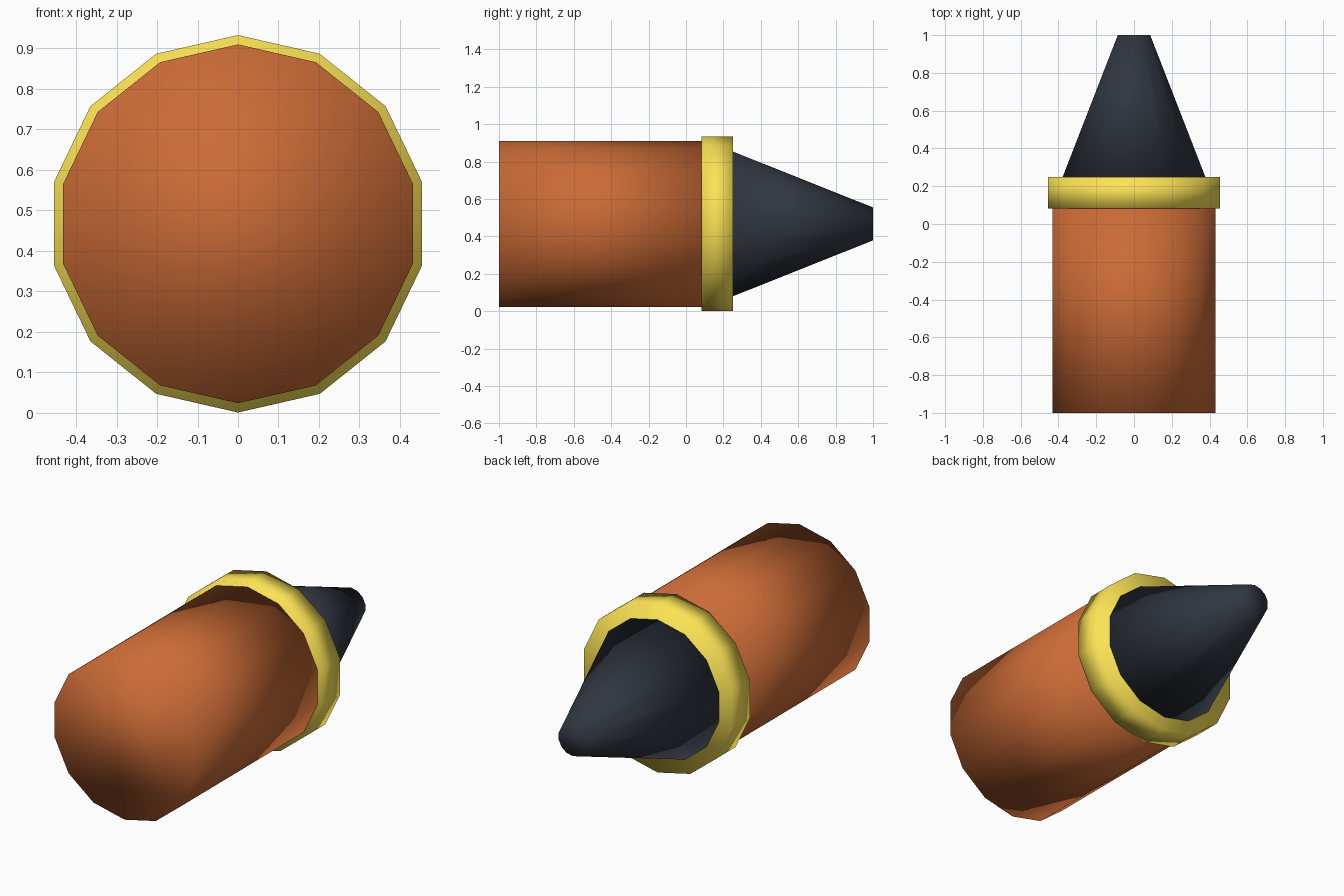
import bpy, bmesh, math

if "Cube" in bpy.data.objects:
    bpy.data.objects.remove(bpy.data.objects["Cube"])

SIDES = 14
AXIS_Z = 0.467


def material(name, rgb):
    mat = bpy.data.materials.new(name)
    mat.diffuse_color = (*rgb, 1.0)
    mat.use_nodes = True
    mat.node_tree.nodes["Principled BSDF"].inputs["Base Color"].default_value = mat.diffuse_color
    return mat


def ring(bm, radius, y):
    """Loop of vertices around the long axis, with one vertex at the top."""
    step = 2 * math.pi / SIDES
    return [bm.verts.new((radius * math.sin(i * step), y,
                          AXIS_Z + radius * math.cos(i * step)))
            for i in range(SIDES)]


def turned_part(name, r_front, r_back, y_front, y_back, mat):
    """Capped cylinder or cone along y, smooth shaded."""
    bm = bmesh.new()
    a, b = ring(bm, r_front, y_front), ring(bm, r_back, y_back)
    for i in range(SIDES):
        j = (i + 1) % SIDES
        bm.faces.new((a[i], a[j], b[j], b[i]))
    bm.faces.new(a)
    bm.faces.new(b)
    bmesh.ops.recalc_face_normals(bm, faces=bm.faces[:])
    for f in bm.faces:
        f.smooth = True
    mesh = bpy.data.meshes.new(name)
    bm.to_mesh(mesh)
    bm.free()
    mesh.materials.append(mat)
    obj = bpy.data.objects.new(name, mesh)
    bpy.context.collection.objects.link(obj)
    return obj


copper = material("copper", (0.595, 0.147, 0.037))
brass = material("brass", (0.97, 0.77, 0.09))
dark = material("dark_steel", (0.029, 0.036, 0.05))

# Cylindrical casing
turned_part("casing", 0.443, 0.443, -1.0, 0.085, copper)
# Wider band around the joint
turned_part("collar", 0.466, 0.466, 0.083, 0.25, brass)
# Tapered blunt tip
turned_part("tip", 0.388, 0.088, 0.248, 1.0, dark)
